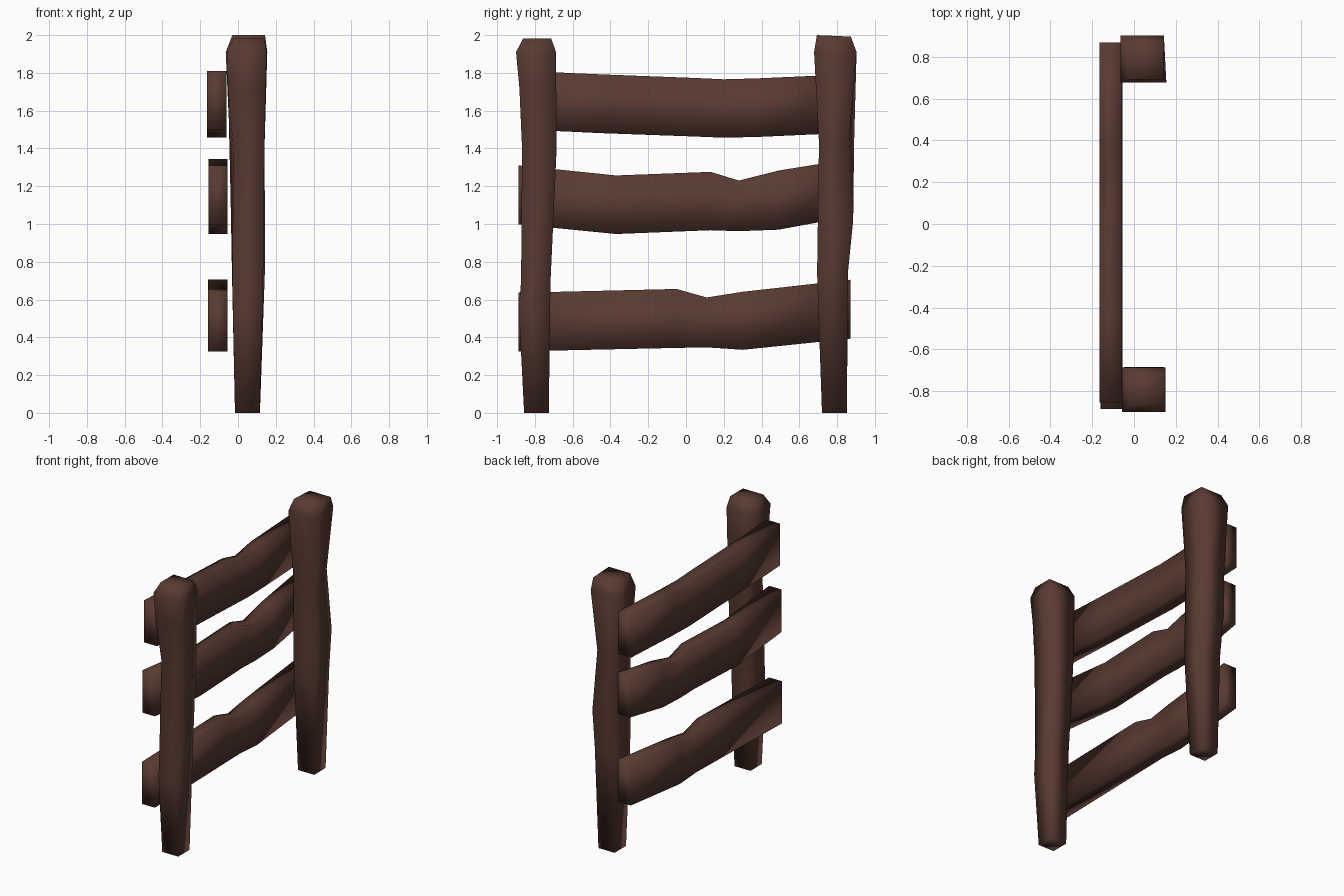
import bpy, bmesh

wood = bpy.data.materials.new("dark brown wood")
wood.diffuse_color = (0.100, 0.043, 0.032, 1)


def loft(name, rings):
    """Skin a chain of four-cornered rings into a closed, smooth beam."""
    bm = bmesh.new()
    vs = [[bm.verts.new(p) for p in ring] for ring in rings]
    for a, b in zip(vs, vs[1:]):
        for i in range(4):
            j = (i + 1) % 4
            bm.faces.new((a[i], a[j], b[j], b[i]))
    bm.faces.new(vs[0][::-1])
    bm.faces.new(vs[-1])
    bmesh.ops.recalc_face_normals(bm, faces=bm.faces)
    for f in bm.faces:
        f.smooth = True
    me = bpy.data.meshes.new(name)
    bm.to_mesh(me)
    bm.free()
    me.materials.append(wood)
    ob = bpy.data.objects.new(name, me)
    bpy.context.collection.objects.link(ob)


def post(name, rows, dents):
    # rows: z, x0, x1, y0, y1; dents: (row, corner) -> offset
    rings = []
    for r, (z, x0, x1, y0, y1) in enumerate(rows):
        ring = []
        for c, (x, y) in enumerate(((x0, y0), (x1, y0), (x1, y1), (x0, y1))):
            dx, dy, dz = dents.get((r, c), (0, 0, 0))
            ring.append((x + dx, y + dy, z + dz))
        rings.append(ring)
    loft(name, rings)


def rail(name, x0, x1, rows):
    # rows: y, top z at outer face, top z at post face, bottom z
    loft(name, [[(x0, y, b), (x1, y, b), (x1, y, ti), (x0, y, to)]
                for y, to, ti, b in rows])


# Posts, widening upward with a chamfered head
post("front_post", [
    (0.00, -0.016, 0.114, -0.857, -0.726),
    (0.55, -0.027, 0.130, -0.885, -0.720),
    (0.70, -0.030, 0.133, -0.873, -0.717),
    (1.40, -0.045, 0.140, -0.868, -0.685),
    (1.72, -0.053, 0.146, -0.882, -0.687),
    (1.91, -0.058, 0.152, -0.900, -0.688),
    (1.983, -0.025, 0.140, -0.862, -0.714),
], {(3, 0): (0.02, 0.015, 0)})

post("back_post", [
    (0.00, -0.016, 0.116, 0.720, 0.852),
    (0.74, -0.032, 0.142, 0.694, 0.857),
    (1.02, -0.037, 0.142, 0.698, 0.885),
    (1.43, -0.043, 0.141, 0.704, 0.890),
    (1.91, -0.065, 0.155, 0.678, 0.903),
    (1.992, -0.030, 0.143, 0.693, 0.873),
], {(3, 2): (-0.025, -0.025, 0.03), (4, 2): (-0.012, 0, 0),
    (5, 0): (0, 0, 0.008), (5, 1): (0, 0, 0.008)})

# Rails, crooked planks with a nick in the top edge
rail("top_rail", -0.165, -0.060, [
    (-0.854, 1.81, 1.81, 1.50),
    (-0.45, 1.792, 1.792, 1.481),
    (0.05, 1.772, 1.773, 1.463),
    (0.20, 1.735, 1.766, 1.457),
    (0.38, 1.768, 1.771, 1.461),
    (0.870, 1.793, 1.793, 1.483),
])
rail("middle_rail", -0.157, -0.055, [
    (-0.887, 1.31, 1.31, 0.998),
    (-0.37, 1.257, 1.257, 0.947),
    (0.13, 1.276, 1.276, 0.967),
    (0.28, 1.230, 1.230, 0.962),
    (0.49, 1.283, 1.283, 0.970),
    (0.870, 1.344, 1.344, 1.04),
])
rail("bottom_rail", -0.160, -0.055, [
    (-0.887, 0.636, 0.636, 0.326),
    (-0.05, 0.656, 0.656, 0.344),
    (0.11, 0.611, 0.611, 0.347),
    (0.30, 0.641, 0.641, 0.334),
    (0.870, 0.705, 0.705, 0.393),
])
